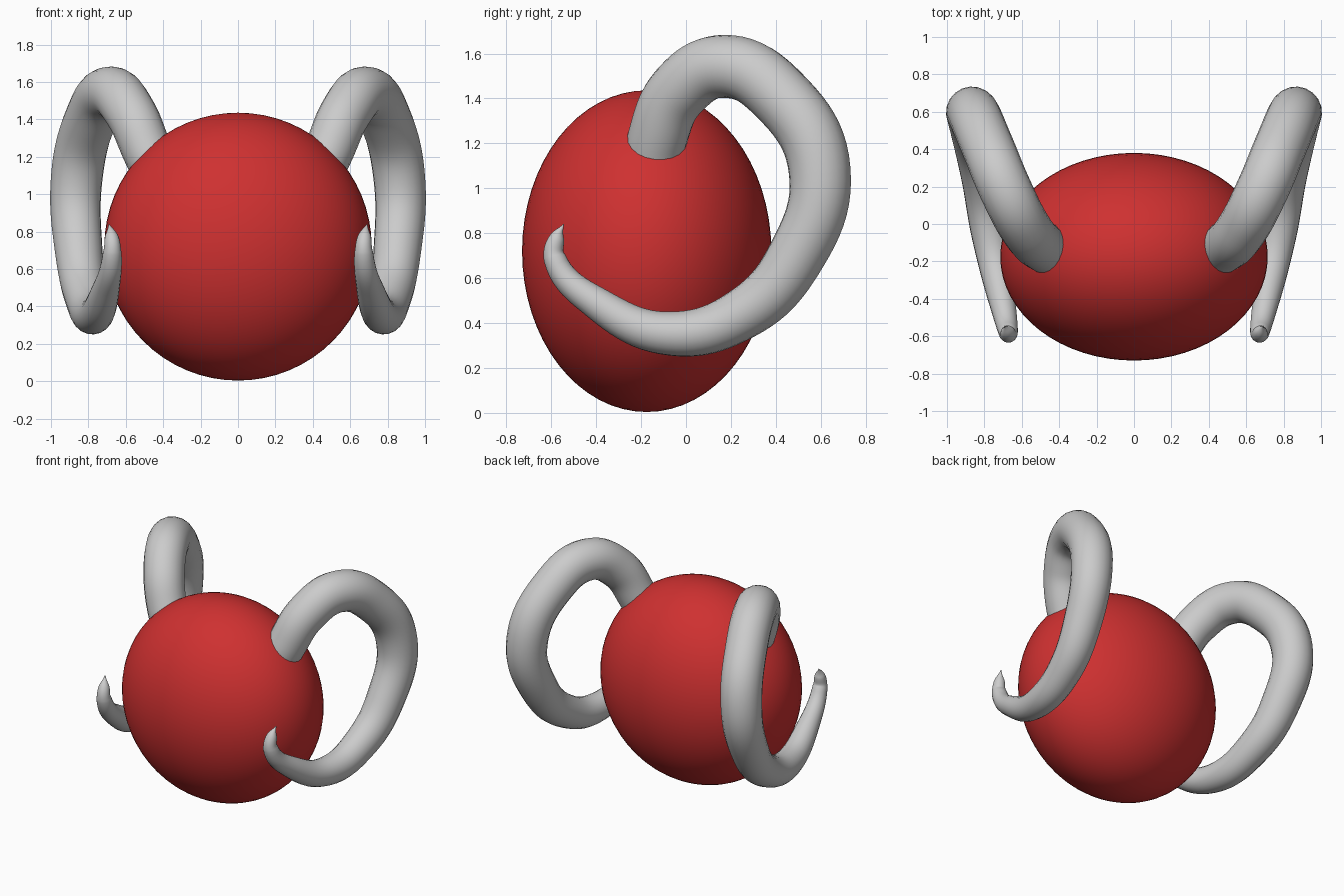
import bpy
import math

if "Cube" in bpy.data.objects:
    bpy.data.objects.remove(bpy.data.objects["Cube"])


def make_material(name, color):
    mat = bpy.data.materials.new(name)
    mat.use_nodes = True
    mat.diffuse_color = color
    mat.node_tree.nodes["Principled BSDF"].inputs["Base Color"].default_value = color
    return mat


red = make_material("red", (0.62, 0.03, 0.03, 1))
grey = make_material("light grey", (0.6, 0.6, 0.6, 1))

# Body: a smooth ball flattened front to back
bpy.ops.mesh.primitive_uv_sphere_add(segments=64, ring_count=32, radius=1,
                                     location=(0, -0.175, 0.72))
body = bpy.context.object
body.name = "body"
body.scale = (0.715, 0.555, 0.716)
body.data.materials.append(red)
bpy.ops.object.shade_smooth()

# Left horn: tapered tube along a curl (x, y, z, radius), rooted inside the body
path = [
    (0.41, -0.15, 1.06, 0.13),
    (0.485, -0.125, 1.23, 0.133),
    (0.575, -0.03, 1.435, 0.137),
    (0.68, 0.17, 1.543, 0.14),
    (0.785, 0.42, 1.41, 0.14),
    (0.863, 0.595, 1.08, 0.138),
    (0.85, 0.48, 0.68, 0.127),
    (0.81, 0.25, 0.44, 0.114),
    (0.768, -0.07, 0.353, 0.098),
    (0.71, -0.385, 0.48, 0.075),
    (0.672, -0.585, 0.69, 0.05),
    (0.677, -0.575, 0.78, 0.034),
    (0.69, -0.545, 0.84, 0.002),
]
curve = bpy.data.curves.new("horn_path", "CURVE")
curve.dimensions = "3D"
curve.bevel_depth = 1
curve.bevel_resolution = 8
curve.resolution_u = 10
curve.use_fill_caps = True
spline = curve.splines.new("BEZIER")
spline.radius_interpolation = "CARDINAL"
spline.bezier_points.add(len(path) - 1)
for point, (x, y, z, r) in zip(spline.bezier_points, path):
    point.co = (x, y, z)
    point.radius = r
    point.handle_left_type = point.handle_right_type = "AUTO"

horn = bpy.data.objects.new("horns", curve)
bpy.context.collection.objects.link(horn)
bpy.ops.object.select_all(action="DESELECT")
horn.select_set(True)
bpy.context.view_layer.objects.active = horn
bpy.ops.object.convert(target="MESH")
horn = bpy.context.object
horn.name = "horns"
horn.data.materials.clear()
horn.data.materials.append(grey)
bpy.ops.object.shade_smooth_by_angle(angle=math.radians(50))

# Right horn by mirroring
mirror = horn.modifiers.new("mirror", "MIRROR")
mirror.use_axis[0] = True
mirror.use_mirror_merge = False
